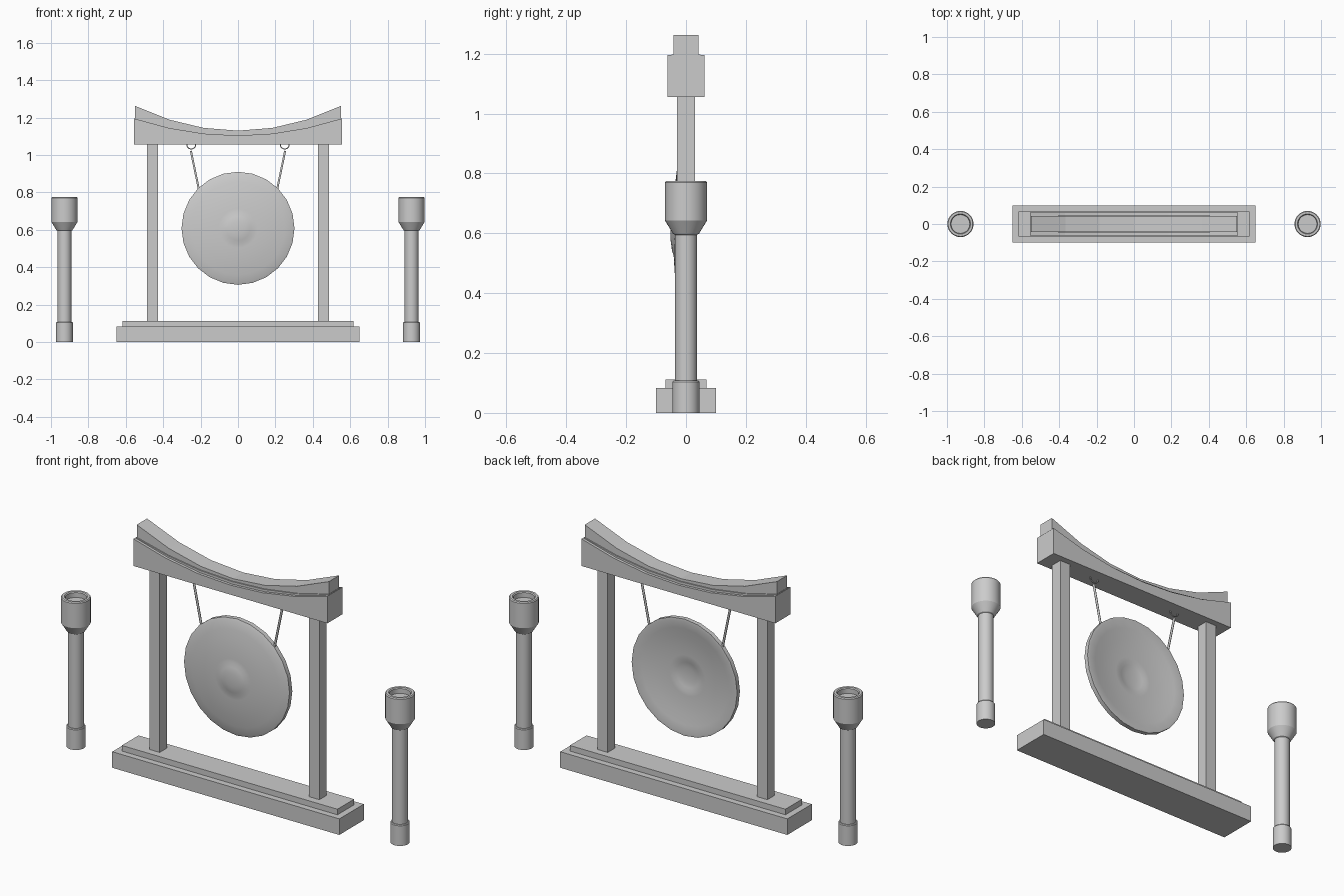
import bpy, bmesh, math
from mathutils import Vector

if "Cube" in bpy.data.objects:
    bpy.data.objects.remove(bpy.data.objects["Cube"])


def finish(name, bm, smooth=False):
    bmesh.ops.remove_doubles(bm, verts=bm.verts, dist=1e-5)
    bmesh.ops.recalc_face_normals(bm, faces=bm.faces)
    me = bpy.data.meshes.new(name)
    bm.to_mesh(me)
    bm.free()
    ob = bpy.data.objects.new(name, me)
    bpy.context.collection.objects.link(ob)
    if smooth:
        bpy.ops.object.select_all(action='DESELECT')
        bpy.context.view_layer.objects.active = ob
        ob.select_set(True)
        bpy.ops.object.shade_smooth_by_angle(angle=math.radians(30))
    return ob


def box(name, x0, x1, y, z0, z1):
    bm = bmesh.new()
    bmesh.ops.create_cube(bm, size=1)
    for v in bm.verts:
        v.co = Vector(((x0 + x1) / 2 + v.co.x * (x1 - x0), v.co.y * 2 * y,
                       (z0 + z1) / 2 + v.co.z * (z1 - z0)))
    return finish(name, bm)


def lathe(name, profile, sides):
    """Revolve (radius, height) points about z."""
    bm = bmesh.new()
    vs = [bm.verts.new((r, 0, z)) for r, z in profile]
    es = [bm.edges.new(p) for p in zip(vs, vs[1:])]
    bmesh.ops.spin(bm, geom=vs + es, cent=(0, 0, 0), axis=(0, 0, 1),
                   angle=math.tau, steps=sides, use_merge=True)
    return finish(name, bm, True)


def curved_bar(name, half, y, bottom, top):
    """Bar whose bottom and top are (centre height, rise at the ends)."""
    bm = bmesh.new()
    ts = [i / 3 for i in range(-3, 4)]
    rows = []
    for t in ts:
        lo, hi = (c + rise * t * t for c, rise in (bottom, top))
        rows.append([bm.verts.new((t * half, yy, z)) for yy, z in
                     ((-y, lo), (y, lo), (y, hi), (-y, hi))])
    for a, b in zip(rows, rows[1:]):
        for i in range(4):
            j = (i + 1) % 4
            bm.faces.new((a[i], a[j], b[j], b[i]))
    bm.faces.new(rows[0])
    bm.faces.new(rows[-1])
    return finish(name, bm)


def tube(name, pts, radius):
    cu = bpy.data.curves.new(name, 'CURVE')
    cu.dimensions = '3D'
    cu.bevel_depth = radius
    cu.bevel_resolution = 1
    cu.use_fill_caps = True
    sp = cu.splines.new('POLY')
    sp.points.add(len(pts) - 1)
    for p, co in zip(sp.points, pts):
        p.co = (*co, 1)
    ob = bpy.data.objects.new(name, cu)
    bpy.context.collection.objects.link(ob)
    return ob


# Stepped base
box("base", -0.65, 0.65, 0.1, 0, 0.083)
box("base_step", -0.617, 0.617, 0.068, 0.083, 0.112)

# Curved top beam, thin bedding strip and cap rail
curved_bar("top_beam", 0.555, 0.062, (1.055, 0), (1.104, 0.091))
curved_bar("beam_strip", 0.552, 0.048, (1.095, 0.09), (1.117, 0.081))
curved_bar("cap_rail", 0.55, 0.042, (1.11, 0.08), (1.13, 0.132))

# Gong: a domed shell with a central boss, facing the front
gong = lathe("gong", [
    (0, 0.052), (0.035, 0.051), (0.065, 0.047), (0.085, 0.041), (0.105, 0.040),
    (0.15, 0.037), (0.20, 0.031), (0.25, 0.023), (0.29, 0.015), (0.302, 0.010),
    (0.302, -0.013), (0.29, -0.014), (0.25, -0.007), (0.20, 0.001),
    (0.15, 0.007), (0.105, 0.010), (0.085, 0.011), (0.065, 0.017),
    (0.035, 0.021), (0, 0.022)], 24)
gong.rotation_euler.x = math.pi / 2
gong.location.z = 0.608

for s, side in ((-1, "left"), (1, "right")):
    # Upright post
    box(side + "_post", s * 0.457 - 0.03, s * 0.457 + 0.03, 0.03, 0.112, 1.055)
    # Hook under the beam and cord down to the gong rim
    arc = [math.pi * (1 + i / 10) for i in range(11)]
    tube(side + "_hook", [(s * 0.25 + 0.024 * math.cos(a), 0,
                           1.056 + 0.024 * math.sin(a)) for a in arc], 0.003)
    tube(side + "_cord", [(s * 0.252, 0, 1.022), (s * 0.209, 0, 0.815)], 0.006)
    # Standing mallet with grip, handle and hollow-topped head
    mallet = lathe(side + "_mallet", [
        (0, 0), (0.045, 0), (0.045, 0.104), (0.042, 0.108), (0.037, 0.108),
        (0.037, 0.595), (0.043, 0.598), (0.070, 0.642), (0.070, 0.770),
        (0.066, 0.775), (0.054, 0.775), (0.050, 0.770), (0.050, 0.745),
        (0, 0.745)], 32)
    mallet.location.x = s * 0.928
